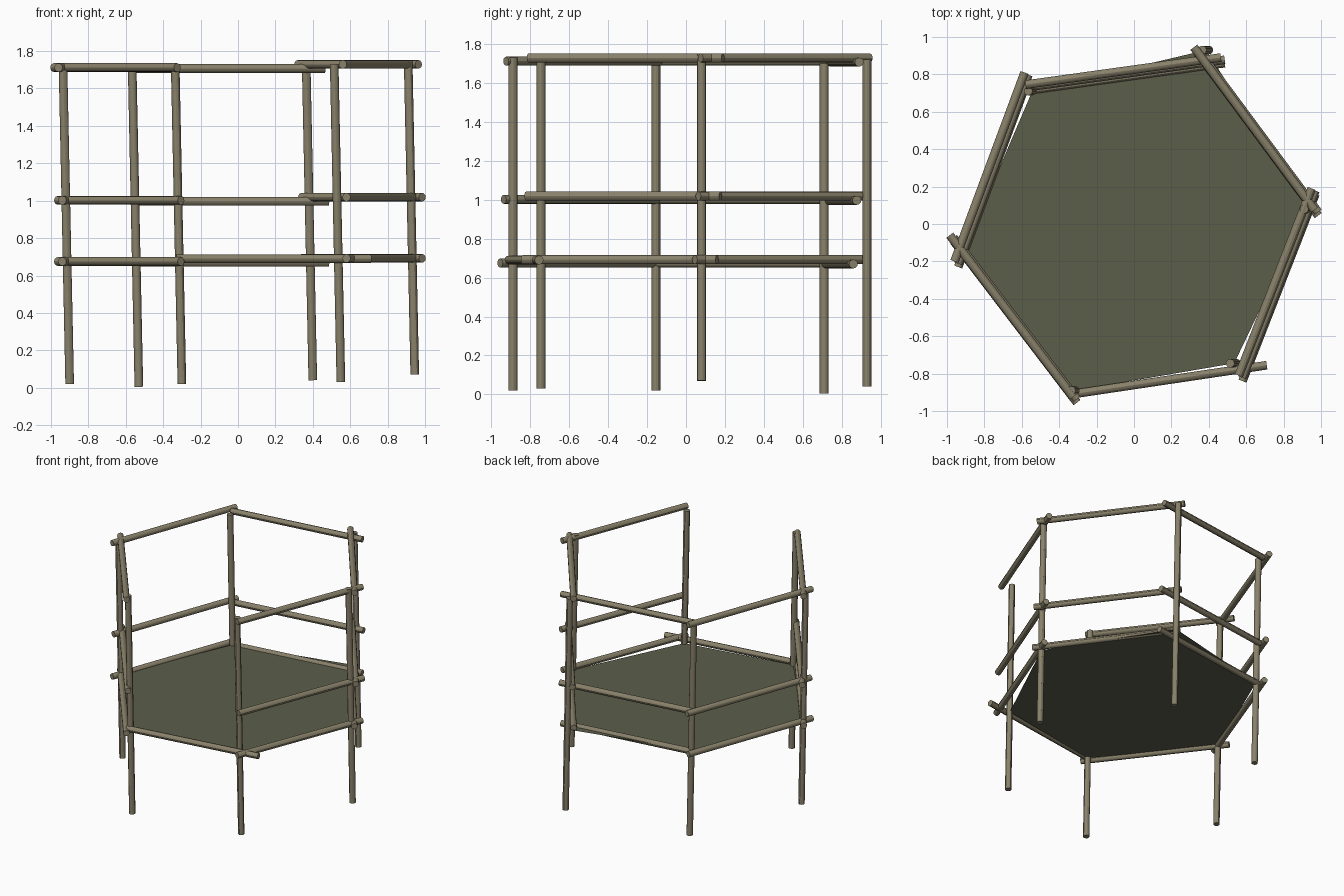
import bpy
from mathutils import Vector

cube = bpy.data.objects.get("Cube")
if cube:
    bpy.data.objects.remove(cube, do_unlink=True)


def material(name, rgb):
    m = bpy.data.materials.new(name)
    m.use_nodes = True
    m.diffuse_color = (*rgb, 1)
    m.node_tree.nodes["Principled BSDF"].inputs["Base Color"].default_value = (*rgb, 1)
    return m


wood = material("weathered wood", (0.25, 0.22, 0.145))
deck = material("dark olive deck", (0.105, 0.11, 0.068))
RADIUS = 0.023


def pole(name, start, end):
    """Round pole between two points."""
    a, b = Vector(start), Vector(end)
    bpy.ops.mesh.primitive_cylinder_add(vertices=12, radius=RADIUS, depth=(b - a).length,
                                        location=(a + b) / 2)
    ob = bpy.context.object
    ob.name = name
    ob.rotation_mode = "QUATERNION"
    ob.rotation_quaternion = (b - a).to_track_quat("Z", "Y")
    ob.data.materials.append(wood)
    bpy.ops.object.shade_smooth_by_angle()
    return ob


# Six leaning posts: foot x, y, foot z, top z
posts = {
    "right": (-0.90, -0.155, 0.02, 1.70),
    "front_right": (-0.30, -0.89, 0.02, 1.73),
    "front_left": (0.55, -0.745, 0.03, 1.73),
    "left": (0.945, 0.08, 0.07, 1.75),
    "back_left": (0.40, 0.93, 0.04, 1.72),
    "back_right": (-0.53, 0.71, 0.005, 1.70),
}
LEAN = -0.021
for side, (x, y, low, high) in posts.items():
    pole(side + "_post", (x, y, low), (x + LEAN * (high - low), y, high))

# Rails on five sides: start x, y, end x, y, height offset
rails = {
    "front_right": (-0.985, -0.06, -0.325, -0.925, 0),
    "right": (-0.585, 0.81, -0.96, -0.20, 0),
    "back": (-0.58, 0.745, 0.465, 0.89, -0.005),
    "back_left": (0.32, 0.945, 0.965, 0.075, 0.017),
    "left": (0.56, -0.81, 0.95, 0.19, 0.017),
}
# Levels: height, x shift, y shift
levels = {
    "top": (1.712, 0, 0),
    "middle": (1.002, 0.02, -0.012),
    "deck": (0.675, 0.02, -0.03),
}
for level, (z, dx, dy) in levels.items():
    for side, (x1, y1, x2, y2, dz) in rails.items():
        pole(f"{side}_{level}_rail", (x1 + dx, y1 + dy, z + dz), (x2 + dx, y2 + dy, z + dz))

# The open front side has only a deck rail
pole("front_deck_rail", (-0.33, -0.91, 0.69), (0.71, -0.755, 0.69))

# Hexagonal floor spanning the posts
z = 0.675
corners = [(x + LEAN * z, y, z) for x, y, low, high in posts.values()]
mesh = bpy.data.meshes.new("floor")
mesh.from_pydata(corners, [], [tuple(range(len(corners)))])
mesh.materials.append(deck)
floor = bpy.data.objects.new("floor", mesh)
bpy.context.collection.objects.link(floor)
